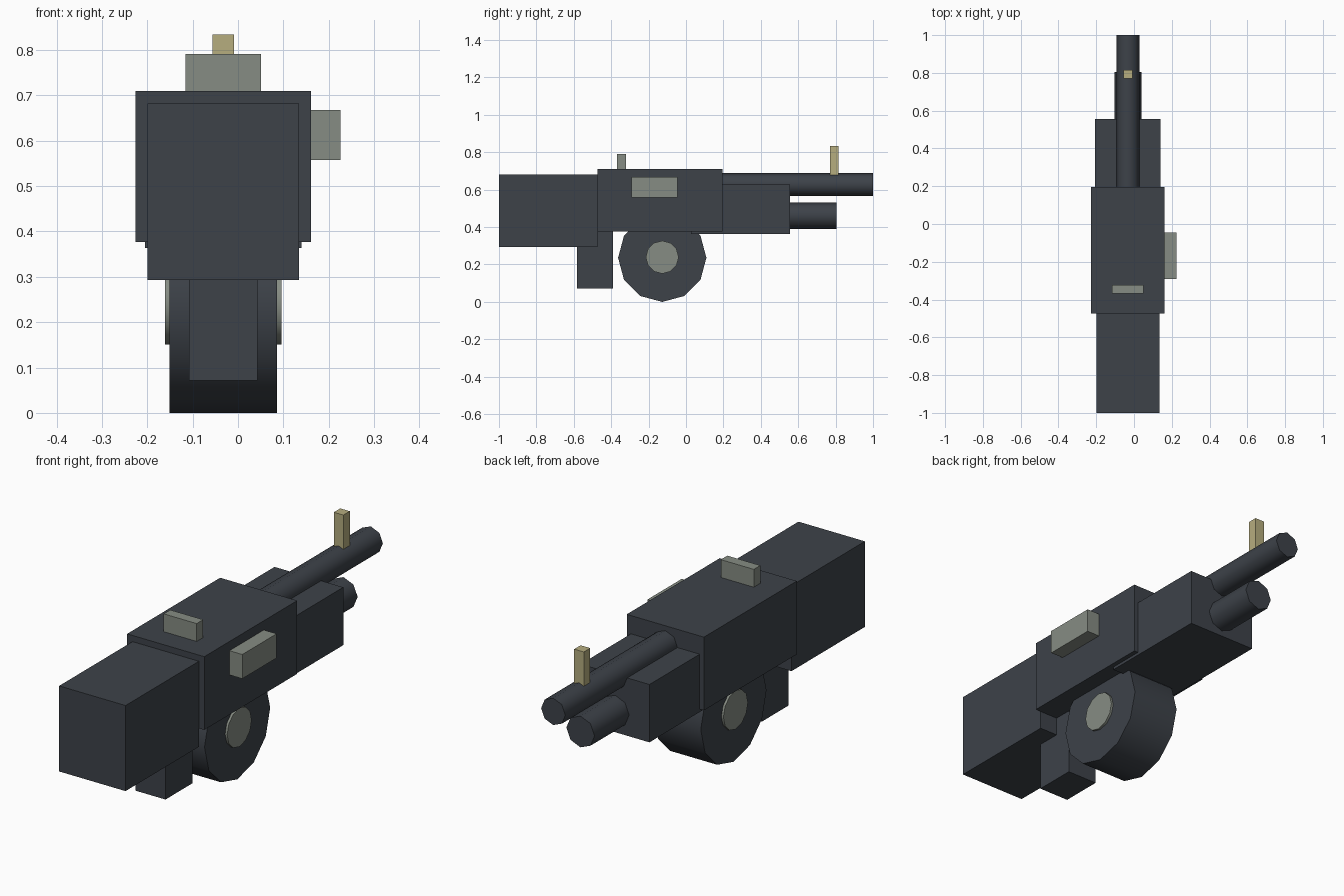
import bpy
import math
from mathutils import Matrix

if "Cube" in bpy.data.objects:
    bpy.data.objects.remove(bpy.data.objects["Cube"])

CX = -0.0325  # centre plane of the body


def material(name, srgb):
    m = bpy.data.materials.new(name)
    lin = [((c / 255 + 0.055) / 1.055) ** 2.4 for c in srgb]
    m.diffuse_color = (*lin, 1)
    m.use_nodes = True
    m.node_tree.nodes["Principled BSDF"].inputs["Base Color"].default_value = m.diffuse_color
    return m


DARK = material("dark gunmetal", (61, 66, 73))
GREY = material("grey metal", (134, 140, 131))
TAN = material("tan", (182, 173, 127))


def box(name, x, y, z, mat):
    """Box from its (min, max) range on each axis."""
    bpy.ops.mesh.primitive_cube_add(size=1)
    ob = bpy.context.object
    ob.name = name
    ob.data.transform(Matrix.Diagonal((x[1] - x[0], y[1] - y[0], z[1] - z[0], 1)))
    ob.location = [(r[0] + r[1]) / 2 for r in (x, y, z)]
    ob.data.materials.append(mat)
    return ob


def cylinder(name, sides, radius, length, centre, axis, mat):
    """Cylinder along x or y with smooth sides and crisp end caps."""
    bpy.ops.mesh.primitive_cylinder_add(vertices=sides, radius=radius, depth=length)
    ob = bpy.context.object
    ob.name = name
    turn = Matrix.Rotation(math.pi / 2, 4, 'Y' if axis == 'x' else 'X')
    ob.data.transform(turn)
    ob.location = centre
    ob.data.materials.append(mat)
    bpy.ops.object.shade_smooth_by_angle(angle=math.radians(50))
    return ob


def span(half):
    return (CX - half, CX + half)


# Main body
box("receiver", span(0.194), (-0.473, 0.195), (0.377, 0.71), DARK)
box("stock", span(0.167), (-1.0, -0.473), (0.293, 0.682), DARK)
box("grip", span(0.076), (-0.583, -0.39), (0.071, 0.40), DARK)
box("handguard", span(0.173), (0.027, 0.556), (0.364, 0.627), DARK)

# Barrel and the tube below it
cylinder("barrel", 8, 0.061, 0.85, (CX, 0.575, 0.627), 'y', DARK)
cylinder("lower_tube", 8, 0.071, 0.305, (CX, 0.652, 0.461), 'y', DARK)

# Drum magazine with hub plates showing on both sides
cylinder("drum", 12, 0.236, 0.236, (CX, -0.127, 0.236), 'x', DARK)
cylinder("drum_hub", 12, 0.088, 0.257, (CX, -0.127, 0.239), 'x', GREY)

# Side handle and sights
box("side_handle", (0.15, 0.226), (-0.292, -0.045), (0.558, 0.668), GREY)
box("rear_sight", span(0.083), (-0.369, -0.322), (0.70, 0.791), GREY)
box("front_sight", span(0.024), (0.769, 0.815), (0.67, 0.834), TAN)
